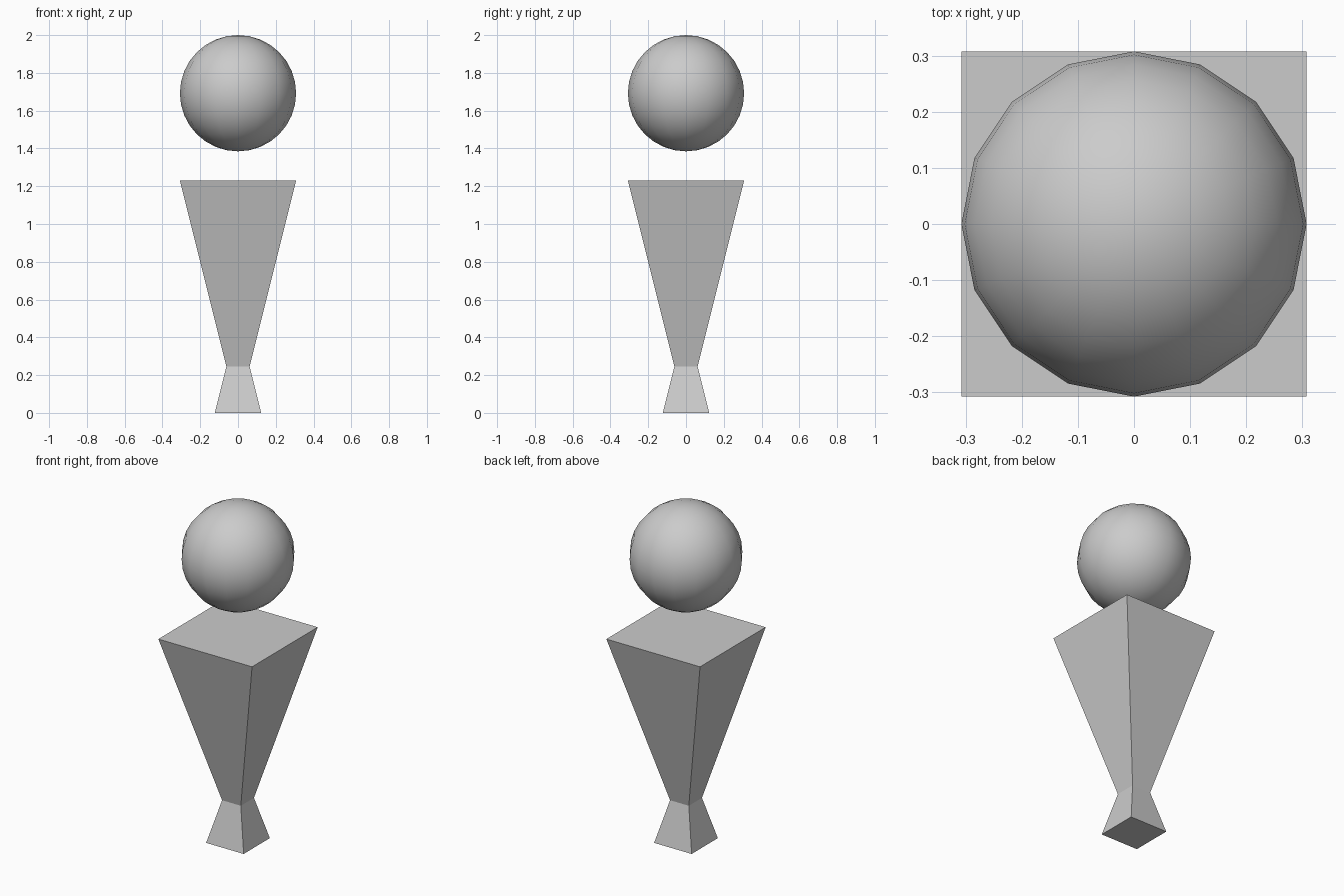
import bpy
import bmesh

if "Cube" in bpy.data.objects:
    bpy.data.objects.remove(bpy.data.objects["Cube"])

U = 2 / 6.5  # head radius, the module for every size

# Body: square profile with a flared foot, narrow waist and wide shoulders
levels = [(0.0, 0.4), (0.8, 0.2), (4.0, 1.0)]  # height, half width
bm = bmesh.new()
rings = []
for z, h in levels:
    corners = [(-h, -h), (h, -h), (h, h), (-h, h)]
    rings.append([bm.verts.new((x * U, y * U, z * U)) for x, y in corners])
bm.faces.new(rings[0][::-1])
bm.faces.new(rings[-1])
for low, high in zip(rings, rings[1:]):
    for i in range(4):
        j = (i + 1) % 4
        bm.faces.new((low[i], low[j], high[j], high[i]))
mesh = bpy.data.meshes.new("body")
bm.to_mesh(mesh)
bm.free()
bpy.context.collection.objects.link(bpy.data.objects.new("body", mesh))

# Head: smooth floating ball
bpy.ops.mesh.primitive_uv_sphere_add(
    segments=16, ring_count=16, radius=U, location=(0, 0, 5.5 * U))
bpy.context.object.name = "head"
bpy.ops.object.shade_smooth()
